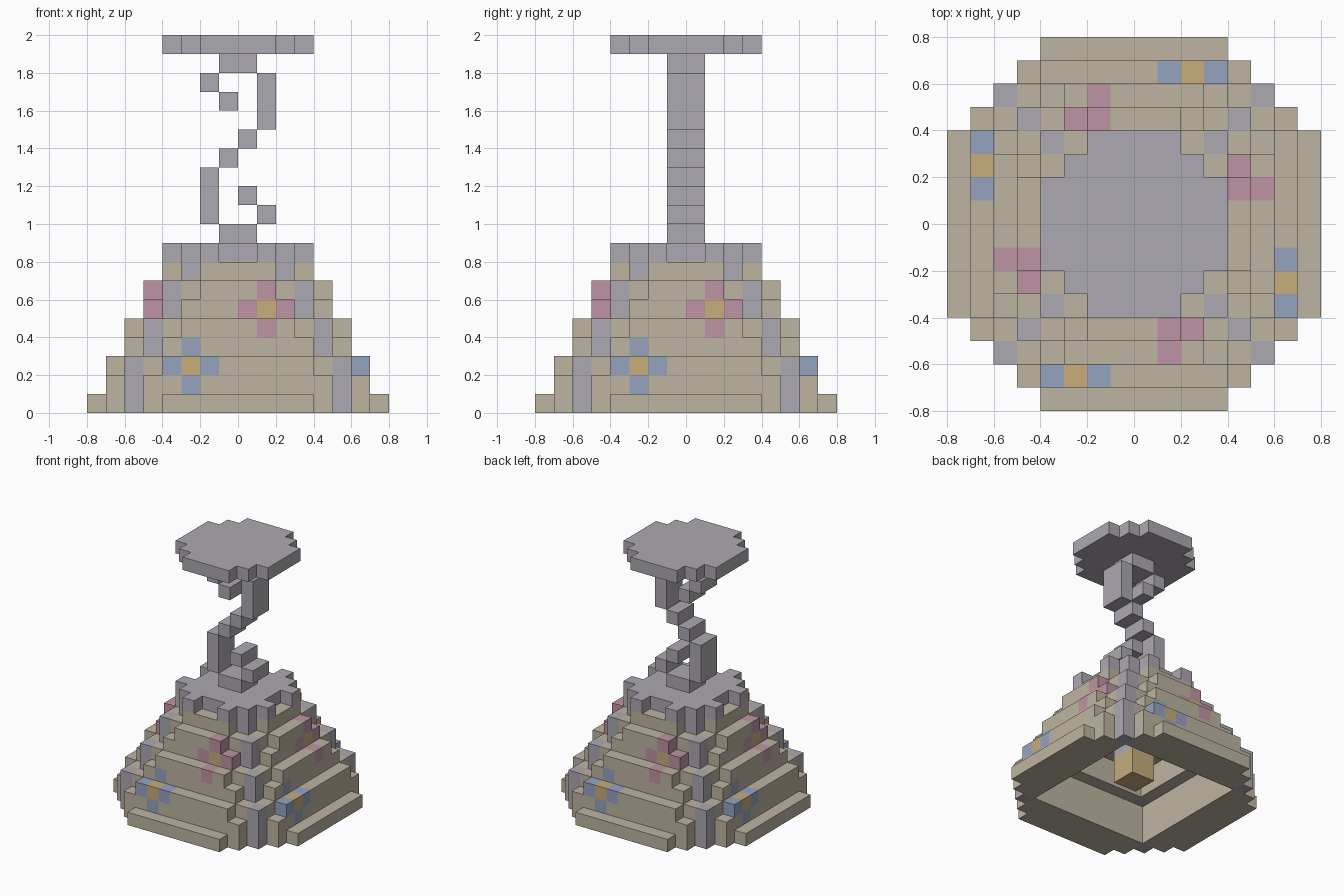
import bpy, bmesh, math

if "Cube" in bpy.data.objects:
    bpy.data.objects.remove(bpy.data.objects["Cube"])

U = 0.1          # edge length of one block
cells = {}       # (i, j, k) -> (part name, colour name); later entries replace earlier ones


def linear(c):
    c /= 255
    return c / 12.92 if c <= 0.04045 else ((c + 0.055) / 1.055) ** 2.4


def material(name, r, g, b):
    m = bpy.data.materials.new(name)
    m.diffuse_color = (linear(r), linear(g), linear(b), 1)
    m.use_nodes = True
    m.node_tree.nodes["Principled BSDF"].inputs["Base Color"].default_value = m.diffuse_color
    return m


COLOURS = {
    "grey": material("grey", 173, 169, 177),
    "tan": material("tan", 190, 181, 162),
    "blue": material("blue", 150, 163, 192),
    "pink": material("pink", 191, 148, 163),
    "yellow": material("yellow", 199, 174, 124),
}


def box(part, colour, x0, x1, y0, y1, z0, z1, turns=1):
    """Fill a range of blocks; turns=4 repeats it on all four sides."""
    for i in range(x0, x1):
        for j in range(y0, y1):
            for k in range(z0, z1):
                a, b = i, j
                for _ in range(turns):
                    cells[a, b, k] = (part, colour)
                    a, b = -b - 1, a


def disc(part, k):
    """Stepped round plate, eight blocks across."""
    box(part, "grey", -4, 4, -2, 2, k, k + 1)
    box(part, "grey", -3, 3, -3, 3, k, k + 1)
    box(part, "grey", -2, 2, -4, 4, k, k + 1)


# Shade: hollow square tiers with bulging sides and grey corner ribs
for c, z0, zm, z1 in ((6, 0, 2, 3), (5, 3, 4, 5), (4, 5, 6, 7), (3, 7, 7, 8)):
    box("shade", "tan", 1 - c, c - 1, -c, 1 - c, z0, z1, 4)
    box("shade", "tan", 1 - c, c - 1, -c - 1, -c, z0, zm, 4)
    w = c - 2 if c > 3 else 2
    box("shade", "tan", -w, w, -c - 1, -c, zm, z1, 4)
    box("corner_ribs", "grey", c - 1, c, -c, 1 - c, z0, z1, 4)
box("shade", "tan", -4, 4, -8, -7, 0, 1, 4)

# Flowers on each side
box("blue_flowers", "blue", -4, -1, -7, -6, 2, 3, 4)
box("blue_flowers", "blue", -3, -2, -7, -6, 1, 2, 4)
box("blue_flowers", "blue", -3, -2, -6, -5, 3, 4, 4)
box("blue_flowers", "yellow", -3, -2, -7, -6, 2, 3, 4)
box("pink_flowers", "pink", 0, 3, -5, -4, 5, 6, 4)
box("pink_flowers", "pink", 1, 2, -5, -4, 6, 7, 4)
box("pink_flowers", "pink", 1, 2, -6, -5, 4, 5, 4)
box("pink_flowers", "yellow", 1, 2, -5, -4, 5, 6, 4)

# Cap of the shade, notched in the middle of each side
disc("shade_cap", 8)
for i in (-1, 0):
    for a, b in ((i, -4), (i, 3), (-4, i), (3, i)):
        del cells[a, b, 8]

# Bulb and its stem
box("bulb", "yellow", -1, 1, -1, 1, 1, 3)
box("bulb_stem", "grey", -1, 1, -1, 1, 3, 8)

# Twisted hanger: (x0, x1, z0, z1)
for x0, x1, z0, z1 in ((-1, 1, 9, 10), (1, 2, 10, 11), (0, 1, 11, 12), (-2, -1, 10, 13),
                       (-1, 0, 13, 14), (0, 1, 14, 15), (1, 2, 15, 18), (-1, 0, 16, 17),
                       (-2, -1, 17, 18), (-1, 1, 18, 19)):
    box("hanger", "grey", x0, x1, -1, 1, z0, z1)

# Ceiling plate
disc("ceiling_plate", 19)


# Outward faces of a block: direction and corner offsets
SIDES = {
    (1, 0, 0): ((1, 0, 0), (1, 1, 0), (1, 1, 1), (1, 0, 1)),
    (-1, 0, 0): ((0, 0, 0), (0, 0, 1), (0, 1, 1), (0, 1, 0)),
    (0, 1, 0): ((0, 1, 0), (0, 1, 1), (1, 1, 1), (1, 1, 0)),
    (0, -1, 0): ((0, 0, 0), (1, 0, 0), (1, 0, 1), (0, 0, 1)),
    (0, 0, 1): ((0, 0, 1), (1, 0, 1), (1, 1, 1), (0, 1, 1)),
    (0, 0, -1): ((0, 0, 0), (0, 1, 0), (1, 1, 0), (1, 0, 0)),
}


def build(part):
    """Make one object from the exposed sides of a part's blocks."""
    own = {p: v[1] for p, v in cells.items() if v[0] == part}
    names = sorted(set(own.values()))
    bm = bmesh.new()
    verts = {}
    for (i, j, k), colour in own.items():
        for (dx, dy, dz), corners in SIDES.items():
            if (i + dx, j + dy, k + dz) in cells:
                continue
            ring = []
            for a, b, c in corners:
                p = (i + a, j + b, k + c)
                if p not in verts:
                    verts[p] = bm.verts.new([U * q for q in p])
                ring.append(verts[p])
            bm.faces.new(ring).material_index = names.index(colour)
    bmesh.ops.dissolve_limit(bm, angle_limit=math.radians(1), verts=bm.verts[:],
                             edges=bm.edges[:], delimit={'MATERIAL'})
    mesh = bpy.data.meshes.new(part)
    bm.to_mesh(mesh)
    bm.free()
    for n in names:
        mesh.materials.append(COLOURS[n])
    bpy.context.collection.objects.link(bpy.data.objects.new(part, mesh))


for part in sorted({v[0] for v in cells.values()}):
    build(part)
